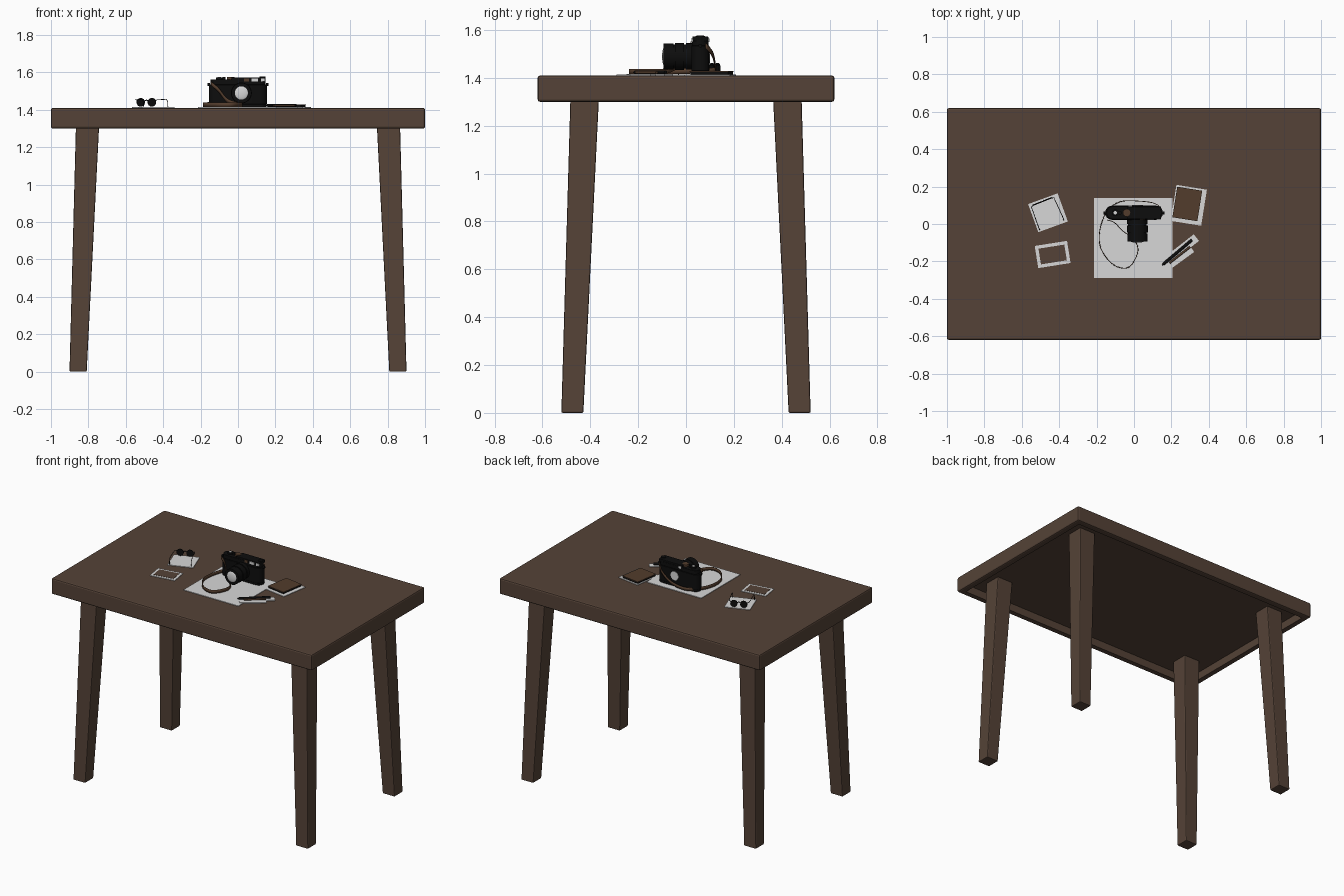
import bpy, bmesh, math
from mathutils import Vector, Matrix

if "Cube" in bpy.data.objects:
    bpy.data.objects.remove(bpy.data.objects["Cube"])


def material(name, rgb):
    m = bpy.data.materials.new(name)
    m.use_nodes = True
    m.diffuse_color = (*rgb, 1)
    m.node_tree.nodes["Principled BSDF"].inputs["Base Color"].default_value = (*rgb, 1)
    return m


WOOD = material("dark wood", (0.09, 0.055, 0.038))
BLACK = material("black", (0.004, 0.004, 0.004))
WHITE = material("paper white", (0.68, 0.68, 0.68))
LEATHER = material("brown leather", (0.085, 0.045, 0.025))
TOP, UNDER, CEILING = 1.41, 1.30, 1.355


def finish(name, bm, mat, bevel=0, smooth=False):
    bmesh.ops.recalc_face_normals(bm, faces=bm.faces)
    mesh = bpy.data.meshes.new(name)
    bm.to_mesh(mesh)
    bm.free()
    ob = bpy.data.objects.new(name, mesh)
    bpy.context.collection.objects.link(ob)
    mesh.materials.append(mat)
    if bevel:
        mod = ob.modifiers.new("Bevel", "BEVEL")
        mod.width, mod.segments = bevel, 2
    if smooth:
        bpy.ops.object.select_all(action="DESELECT")
        ob.select_set(True)
        bpy.context.view_layer.objects.active = ob
        bpy.ops.object.shade_smooth_by_angle(angle=math.radians(35))
    return ob


def box(name, centre, size, mat, turn=0, bevel=0):
    bm = bmesh.new()
    m = (Matrix.Translation(centre) @ Matrix.Rotation(math.radians(turn), 4, "Z")
         @ Matrix.Diagonal((*size, 1)))
    bmesh.ops.create_cube(bm, size=1, matrix=m)
    return finish(name, bm, mat, bevel)


def cylinder(name, start, end, radius, mat, radius_end=None, sides=24):
    a, b = Vector(start), Vector(end)
    bm = bmesh.new()
    m = Matrix.Translation((a + b) / 2) @ (b - a).to_track_quat("Z", "Y").to_matrix().to_4x4()
    bmesh.ops.create_cone(bm, cap_ends=True, segments=sides, radius1=radius,
                          radius2=radius if radius_end is None else radius_end,
                          depth=(b - a).length, matrix=m)
    return finish(name, bm, mat, smooth=True)


def tube(name, points, radius, mat):
    cu = bpy.data.curves.new(name, "CURVE")
    cu.dimensions, cu.bevel_depth, cu.bevel_resolution = "3D", radius, 1
    sp = cu.splines.new("POLY")
    sp.points.add(len(points) - 1)
    for p, co in zip(sp.points, points):
        p.co = (*co, 1)
    cu.materials.append(mat)
    ob = bpy.data.objects.new(name, cu)
    bpy.context.collection.objects.link(ob)


# Table top with a recess underneath
bm = bmesh.new()
bmesh.ops.create_cube(bm, size=1, matrix=Matrix.Translation((0, 0, (TOP + UNDER) / 2))
                      @ Matrix.Diagonal((2, 1.24, TOP - UNDER, 1)))
bmesh.ops.bevel(bm, geom=bm.edges[:], offset=0.01, segments=2, affect="EDGES", profile=0.5)
under = min(bm.faces, key=lambda f: f.calc_center_median().z)
bmesh.ops.inset_region(bm, faces=[under], thickness=0.045)
bmesh.ops.translate(bm, verts=bmesh.ops.extrude_discrete_faces(bm, faces=[under])["faces"][0].verts,
                    vec=(0, 0, CEILING - UNDER))
finish("table_top", bm, WOOD)

# Tapered, splayed legs
for side, sx in (("left", 1), ("right", -1)):
    for end, sy in (("front", -1), ("back", 1)):
        bm = bmesh.new()
        bmesh.ops.create_cube(bm, size=1)
        for v in bm.verts:
            high = v.co.z > 0
            cx, cy, w, d = (0.803, 0.422, 0.125, 0.12) if high else (0.855, 0.475, 0.092, 0.092)
            v.co = (sx * cx + v.co.x * w, sy * cy + v.co.y * d, CEILING if high else 0)
        finish(f"{end}_{side}_leg", bm, WOOD, bevel=0.006)

# Papers and photographs
box("large_paper", (-0.005, -0.075, TOP + 0.002), (0.42, 0.43, 0.004), WHITE)
box("note_paper", (-0.46, 0.06, TOP + 0.002), (0.168, 0.16, 0.004), WHITE, 20)
box("photo_frame", (-0.435, -0.163, TOP + 0.002), (0.175, 0.12, 0.004), WHITE, 9)
box("photo_picture", (-0.435, -0.163, TOP + 0.003), (0.14, 0.085, 0.005), WOOD, 9)
box("notebook_paper", (0.293, 0.1, TOP + 0.002), (0.165, 0.195, 0.004), WHITE, -9)
box("notebook_pages", (0.285, 0.107, TOP + 0.009), (0.128, 0.16, 0.012), BLACK, -9)
box("notebook_cover", (0.285, 0.107, TOP + 0.0165), (0.135, 0.165, 0.004), LEATHER, -9)

# Pens on paper strips
box("upper_strip", (0.245, -0.142, TOP + 0.003), (0.225, 0.045, 0.006), WHITE, 38)
box("lower_strip", (0.245, -0.188, TOP + 0.003), (0.17, 0.028, 0.006), WHITE, 36)
cylinder("black_pen", (0.16, -0.212, TOP + 0.014), (0.31, -0.085, TOP + 0.014), 0.008, BLACK, sides=12)
cylinder("brown_pen", (0.19, -0.208, TOP + 0.013), (0.30, -0.122, TOP + 0.013), 0.006, LEATHER, sides=12)
cylinder("pen_tip", (0.16, -0.212, TOP + 0.014), (0.15, -0.221, TOP + 0.014), 0.008, BLACK, 0.001, 12)

# Sunglasses, built along the tilted paper edge
turn = Matrix.Translation((-0.49, 0.12, TOP + 0.03)) @ Matrix.Rotation(math.radians(22), 4, "Z")
for side, s in (("left", 1), ("right", -1)):
    cylinder(f"{side}_glass", turn @ Vector((s * 0.032, -0.003, 0)),
             turn @ Vector((s * 0.032, 0.004, 0)), 0.023, BLACK)
    tube(f"{side}_temple", [turn @ Vector(p) for p in (
        (s * 0.05, 0, 0.01), (s * 0.065, -0.005, 0.014), (s * 0.07, -0.115, 0.016),
        (s * 0.07, -0.13, 0.005), (s * 0.07, -0.135, -0.027))], 0.002, BLACK)
tube("glasses_bridge", [turn @ Vector((x, 0, z)) for x, z in
                        ((-0.014, 0.006), (0, 0.012), (0.014, 0.006))], 0.003, BLACK)


# Camera body: stacked rounded slabs
def slab(name, length, depth, z0, z1, mat, cy=0.06):
    bm = bmesh.new()
    r, half = depth / 2, length / 2 - depth / 2
    ring = []
    for sx, first in ((1, -90), (-1, 90)):
        for i in range(9):
            a = math.radians(first + 22.5 * i)
            ring.append(bm.verts.new((sx * half + r * math.cos(a), cy + r * math.sin(a), z0)))
    face = bm.faces.new(ring)
    ext = bmesh.ops.extrude_face_region(bm, geom=[face])
    bmesh.ops.translate(bm, vec=(0, 0, z1 - z0),
                        verts=[g for g in ext["geom"] if isinstance(g, bmesh.types.BMVert)])
    return finish(name, bm, mat, bevel=0.002, smooth=True)


slab("camera_base", 0.305, 0.072, TOP + 0.005, TOP + 0.02, BLACK)
slab("camera_body", 0.31, 0.076, TOP + 0.02, TOP + 0.125, BLACK)
slab("camera_top_plate", 0.295, 0.07, TOP + 0.125, TOP + 0.152, BLACK)
box("viewfinder_housing", (0.055, 0.06, TOP + 0.154), (0.18, 0.066, 0.02), BLACK, bevel=0.003)
for i, (x, w) in enumerate(((0.045, 0.026), (0.09, 0.036), (0.133, 0.022))):
    box(f"front_window_{i + 1}", (x, 0.026, TOP + 0.149), (w, 0.005, 0.017), WHITE if i else LEATHER)
box("eyepiece", (-0.02, 0.096, TOP + 0.148), (0.02, 0.006, 0.014), WHITE)
for name, x, r, h, mat in (("shutter_dial", -0.04, 0.02, 0.166, LEATHER),
                           ("shutter_button", -0.075, 0.009, 0.166, BLACK),
                           ("wind_lever", -0.1, 0.018, 0.163, BLACK),
                           ("wind_cap", -0.1, 0.009, 0.166, WHITE),
                           ("rewind_knob", 0.132, 0.016, 0.168, BLACK)):
    cylinder(name, (x, 0.06, TOP + 0.14), (x, 0.06, TOP + h), r, mat)

# Lens barrel with rings and bright glass
LX, LZ = 0.018, TOP + 0.08
for i, (y0, y1, r) in enumerate(((0.03, 0.0, 0.055), (0.0, -0.008, 0.05), (-0.008, -0.045, 0.056),
                                 (-0.045, -0.052, 0.05), (-0.052, -0.094, 0.054))):
    cylinder(f"lens_ring_{i + 1}", (LX, y0, LZ), (LX, y1, LZ), r, BLACK, sides=32)
bm = bmesh.new()
bmesh.ops.create_uvsphere(bm, u_segments=24, v_segments=12, radius=1,
                          matrix=Matrix.Translation((LX, -0.091, LZ))
                          @ Matrix.Diagonal((0.038, 0.009, 0.038, 1)))
finish("lens_glass", bm, WHITE, smooth=True)
cylinder("back_disc", (LX, 0.09, LZ), (LX, 0.101, LZ), 0.03, WHITE)

# Leather strap: a ribbon swept along a smooth loop, draped from lug to lug
path = [(-0.145, 0.02, 0.12), (-0.105, 0.005, 0.085), (-0.06, -0.04, 0.03), (0.0, -0.085, 0.008),
        (0.018, -0.15, 0.006), (-0.03, -0.23, 0.006), (-0.11, -0.215, 0.006), (-0.175, -0.13, 0.006),
        (-0.18, -0.03, 0.006), (-0.14, 0.07, 0.01), (-0.07, 0.118, 0.012), (0.03, 0.12, 0.03),
        (0.11, 0.108, 0.08), (0.152, 0.075, 0.12)]
pts = [Vector(p) for p in path]
pts = [2 * pts[0] - pts[1]] + pts + [2 * pts[-1] - pts[-2]]
bm = bmesh.new()
previous = None
for i in range(1, len(pts) - 2):
    p0, p1, p2, p3 = pts[i - 1:i + 3]
    for k in range(6):
        t = k / 6
        c = 0.5 * (2 * p1 + (p2 - p0) * t + (2 * p0 - 5 * p1 + 4 * p2 - p3) * t * t
                   + (3 * p1 - p0 - 3 * p2 + p3) * t ** 3)
        c.z += TOP
        pair = [bm.verts.new(c), bm.verts.new(c + Vector((0, 0, 0.022)))]
        if previous:
            bm.faces.new((previous[0], pair[0], pair[1], previous[1]))
        previous = pair
strap = finish("neck_strap", bm, LEATHER, smooth=True)
strap.modifiers.new("Solidify", "SOLIDIFY").thickness = 0.004
for side, x in (("left", 0.157), ("right", -0.157)):
    cylinder(f"{side}_strap_lug", (x - 0.006, 0.06, TOP + 0.125), (x + 0.006, 0.06, TOP + 0.125), 0.008, BLACK, sides=12)
